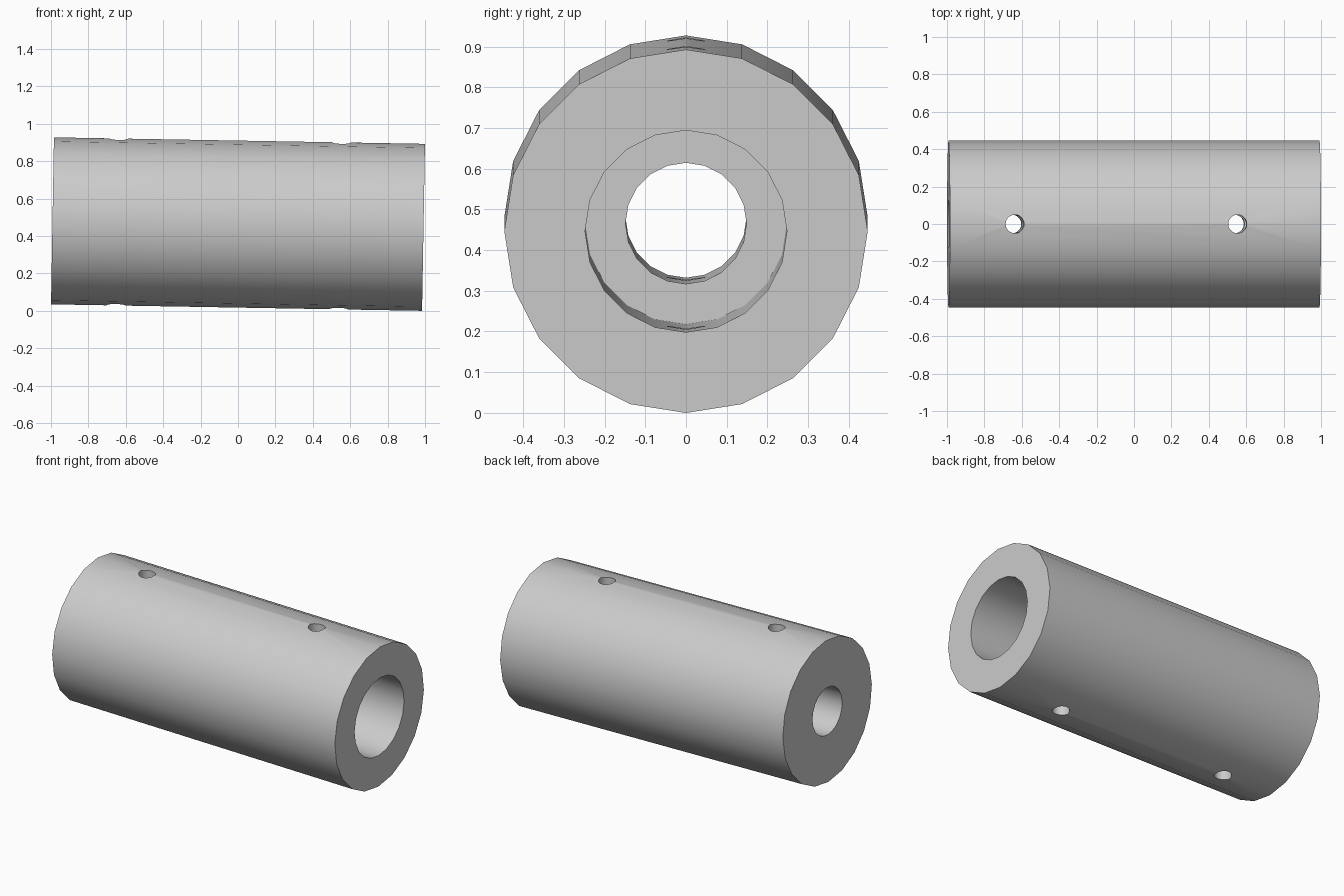
import bpy
import bmesh
import math

SIDES = 20
UNIT = 0.00992          # model units per design unit
TILT = math.radians(1)  # the tube leans slightly down towards +x
HEIGHT = 0.4635

cube = bpy.data.objects.get("Cube")
if cube:
    bpy.data.objects.remove(cube, do_unlink=True)

grey = bpy.data.materials.new("plain grey")
grey.use_nodes = True
colour = (0.6, 0.6, 0.6, 1)
grey.diffuse_color = colour
grey.node_tree.nodes["Principled BSDF"].inputs["Base Color"].default_value = colour


def lathe(name, profile):
    """Turn a closed (x, radius) outline around the x axis."""
    bm = bmesh.new()
    rings = []
    for i in range(SIDES):
        a = math.tau * i / SIDES
        rings.append([bm.verts.new((x * UNIT, r * UNIT * math.cos(a), r * UNIT * math.sin(a)))
                      for x, r in profile])
    n = len(profile)
    for i in range(SIDES):
        here, there = rings[i], rings[(i + 1) % SIDES]
        for j in range(n):
            k = (j + 1) % n
            bm.faces.new((here[j], here[k], there[k], there[j]))
    bmesh.ops.recalc_face_normals(bm, faces=bm.faces)
    mesh = bpy.data.meshes.new(name)
    bm.to_mesh(mesh)
    bm.free()
    mesh.materials.append(grey)
    obj = bpy.data.objects.new(name, mesh)
    bpy.context.collection.objects.link(obj)
    return obj


# Tube with a narrow bore on the right end and a wide bore on the left end
tube = lathe("stepped_tube", [(-100, 45), (100, 45), (100, 25),
                              (-12, 25), (-12, 15), (-100, 15)])

# Two pin holes straight through the walls
for x in (-65, 55):
    bpy.ops.mesh.primitive_cylinder_add(vertices=SIDES, radius=5 * UNIT, depth=1.2,
                                        location=(x * UNIT, 0, 0))
    cutter = bpy.context.object
    cutter.name = "pin_hole_cutter"
    cutter.data.materials.append(grey)
    mod = tube.modifiers.new("pin_hole", 'BOOLEAN')
    mod.operation = 'DIFFERENCE'
    mod.solver = 'EXACT'
    mod.object = cutter
    bpy.ops.object.select_all(action='DESELECT')
    tube.select_set(True)
    bpy.context.view_layer.objects.active = tube
    bpy.ops.object.modifier_apply(modifier=mod.name)
    bpy.data.objects.remove(cutter, do_unlink=True)

bpy.ops.object.shade_smooth_by_angle(angle=math.radians(30))

# Lean the finished tube and rest it on the ground
tube.rotation_euler = (0, TILT, 0)
tube.location = (0, 0, HEIGHT)
